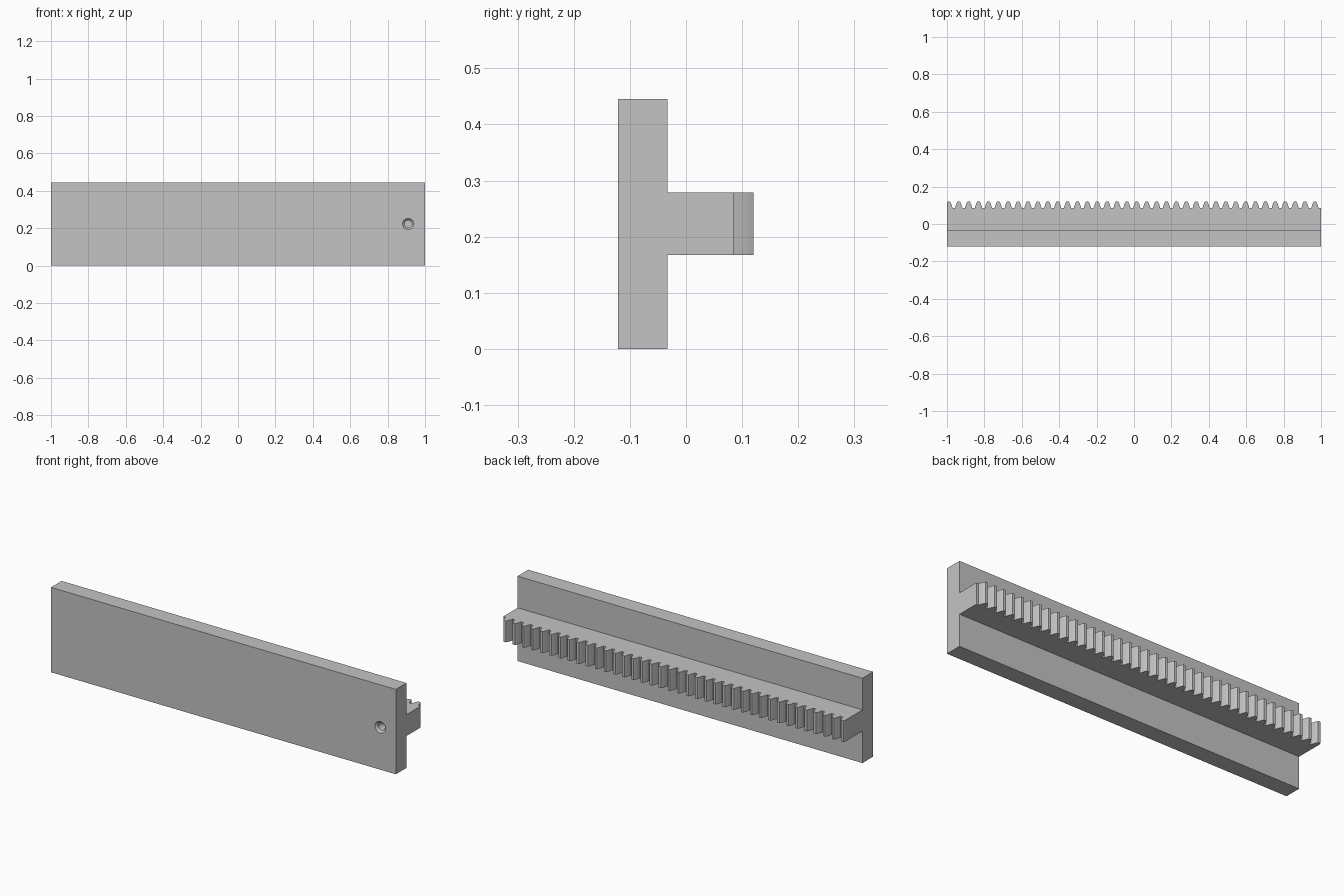
import bpy, bmesh, math
from mathutils import Matrix

cube = bpy.data.objects.get("Cube")
if cube:
    bpy.data.objects.remove(cube, do_unlink=True)

grey = bpy.data.materials.new("plain grey")
grey.use_nodes = True
colour = (0.55, 0.55, 0.55, 1)
grey.diffuse_color = colour
grey.node_tree.nodes["Principled BSDF"].inputs["Base Color"].default_value = colour

FRONT, SEAM, ROOT, TIP = -0.121, -0.033, 0.085, 0.12
HEIGHT = 0.445
PITCH, TEETH, FIRST = 0.0529, 38, -0.99


def add_object(name, bm):
    bmesh.ops.recalc_face_normals(bm, faces=bm.faces)
    mesh = bpy.data.meshes.new(name)
    bm.to_mesh(mesh)
    bm.free()
    mesh.materials.append(grey)
    ob = bpy.data.objects.new(name, mesh)
    bpy.context.collection.objects.link(ob)
    return ob


def prism(name, outline, z0, z1):
    """Extrude a plan outline (x, y) from z0 up to z1."""
    bm = bmesh.new()
    face = bm.faces.new([bm.verts.new((x, y, z0)) for x, y in outline])
    grown = bmesh.ops.extrude_face_region(bm, geom=[face])["geom"]
    verts = [v for v in grown if isinstance(v, bmesh.types.BMVert)]
    bmesh.ops.translate(bm, verts=verts, vec=(0, 0, z1 - z0))
    return add_object(name, bm)


def drill(targets, r_front, r_back, y0, y1):
    """Cut a round or tapered hole running along y."""
    bm = bmesh.new()
    place = Matrix.Translation((0.91, (y0 + y1) / 2, HEIGHT / 2))
    bmesh.ops.create_cone(bm, cap_ends=True, segments=32, radius1=r_front,
                          radius2=r_back, depth=y1 - y0,
                          matrix=place @ Matrix.Rotation(-math.pi / 2, 4, "X"))
    cutter = add_object("hole_cutter", bm)
    cutter.hide_render = True
    for ob in targets:
        mod = ob.modifiers.new("hole", "BOOLEAN")
        mod.operation, mod.solver, mod.object = "DIFFERENCE", "EXACT", cutter
        bpy.context.view_layer.objects.active = ob
        bpy.ops.object.modifier_apply(modifier=mod.name)
    bpy.data.objects.remove(cutter, do_unlink=True)


# Flat backing plate
plate = prism("backing_plate", [(-1, FRONT), (1, FRONT), (1, SEAM), (-1, SEAM)], 0, HEIGHT)

# Toothed rail: the first tooth is trimmed by the end of the bar
half_tooth = [(0.0196, 0), (0.0145, 0.0175), (0.0105, 0.028), (0.0065, 0.035)]
tooth = [(-x, y) for x, y in half_tooth] + half_tooth[::-1]
outline = [(1, ROOT), (1, SEAM), (-1, SEAM), (-1, ROOT + 0.029)]
for i in range(TEETH):
    centre = FIRST + i * PITCH
    outline += [(centre + x, ROOT + y) for x, y in tooth if centre + x > -0.999]
rail = prism("toothed_rail", outline, 0.167, 0.279)

# Blind screw hole with a chamfered mouth
drill([plate, rail], 0.02, 0.02, FRONT - 0.02, 0.02)
drill([plate], 0.04, 0.02, FRONT - 0.01, FRONT + 0.01)

# Smooth the round hole while keeping the bar's edges sharp
for ob in (plate, rail):
    bpy.ops.object.select_all(action="DESELECT")
    ob.select_set(True)
    bpy.context.view_layer.objects.active = ob
    bpy.ops.object.shade_smooth_by_angle(angle=math.radians(15))
